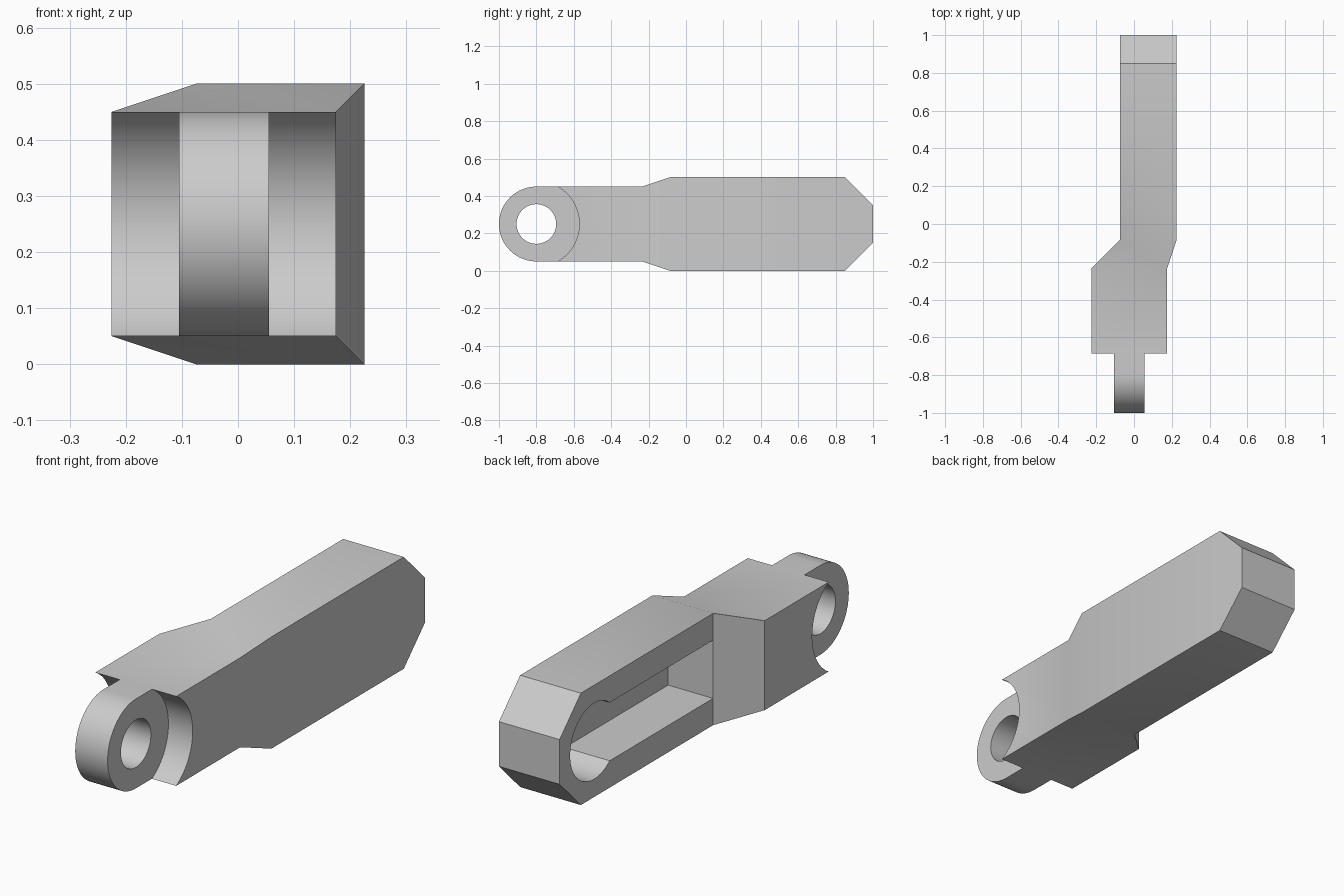
import bpy
import bmesh
from math import sin, cos, pi, asin

cube = bpy.data.objects.get("Cube")
if cube:
    bpy.data.objects.remove(cube, do_unlink=True)

MID = 0.25                    # height of the centre line
PIN_Y, EYE_R = -0.80, 0.20    # eyelet centre and radius

grey = bpy.data.materials.new("plain grey")
grey.use_nodes = True
grey.diffuse_color = (0.6, 0.6, 0.6, 1)
grey.node_tree.nodes["Principled BSDF"].inputs["Base Color"].default_value = (0.6, 0.6, 0.6, 1)


def loft(name, rings):
    """Closed solid through a list of equal-length point rings."""
    bm = bmesh.new()
    loops = [[bm.verts.new(p) for p in ring] for ring in rings]
    n = len(loops[0])
    for a, b in zip(loops, loops[1:]):
        for i in range(n):
            j = (i + 1) % n
            bm.faces.new((a[i], a[j], b[j], b[i]))
    bm.faces.new(loops[0])
    bm.faces.new(loops[-1])
    bmesh.ops.recalc_face_normals(bm, faces=bm.faces)
    mesh = bpy.data.meshes.new(name)
    bm.to_mesh(mesh)
    bm.free()
    obj = bpy.data.objects.new(name, mesh)
    obj.data.materials.append(grey)
    bpy.context.collection.objects.link(obj)
    return obj


def section(y, x0, x1, half):
    return [(x0, y, MID - half), (x1, y, MID - half),
            (x1, y, MID + half), (x0, y, MID + half)]


def arc(cy, r, start, end, steps):
    return [(cy + r * cos(start + (end - start) * i / steps),
             MID + r * sin(start + (end - start) * i / steps))
            for i in range(steps + 1)]


def circle(cy, r):
    return arc(cy, r, 0, 2 * pi, 64)[:-1]


def cut(target, outline, x0, x1):
    """Remove a prism, drawn in the side plane, from the target."""
    cutter = loft("cutter", [[(x, y, z) for y, z in outline] for x in (x0, x1)])
    cutter.hide_render = True
    mod = target.modifiers.new("cut", "BOOLEAN")
    mod.operation = "DIFFERENCE"
    mod.solver = "EXACT"
    mod.object = cutter
    bpy.context.view_layer.objects.active = target
    bpy.ops.object.modifier_apply(modifier=mod.name)
    bpy.data.objects.remove(cutter, do_unlink=True)


# Arm: rounded nose, narrow block, flared shoulder, long body, chamfered end
STEPS = 20
angles = [pi / 2 * i / STEPS for i in range(STEPS, -1, -1)]
rings = [section(PIN_Y - EYE_R * sin(a), -0.225, 0.175, max(EYE_R * cos(a), 0.003))
         for a in angles]
rings += [section(-0.235, -0.225, 0.175, 0.20),
          section(-0.085, -0.075, 0.225, 0.25),
          section(0.85, -0.075, 0.225, 0.25),
          section(1.0, -0.075, 0.225, 0.10)]
arm = loft("link_arm", rings)

# Round clearances on both sides leave the central tongue
for x0, x1 in ((-0.4, -0.105), (0.055, 0.4)):
    cut(arm, circle(PIN_Y, 0.23), x0, x1)

# Pin hole through the tongue
cut(arm, circle(PIN_Y, 0.106), -0.3, 0.3)

# Keyhole pocket in one side of the body
SLOT, KEY_R = 0.13, 0.17
corner = pi - asin(SLOT / KEY_R)
keyhole = arc(0.756, KEY_R, -corner, corner, 48)
keyhole += [(-0.084, MID + SLOT), (-0.084, MID - SLOT)]
cut(arm, keyhole, -0.3, 0.147)

# Smooth the round surfaces, keep the hard edges
bpy.ops.object.select_all(action="DESELECT")
arm.select_set(True)
bpy.context.view_layer.objects.active = arm
bpy.ops.object.shade_smooth_by_angle(angle=pi / 6)
